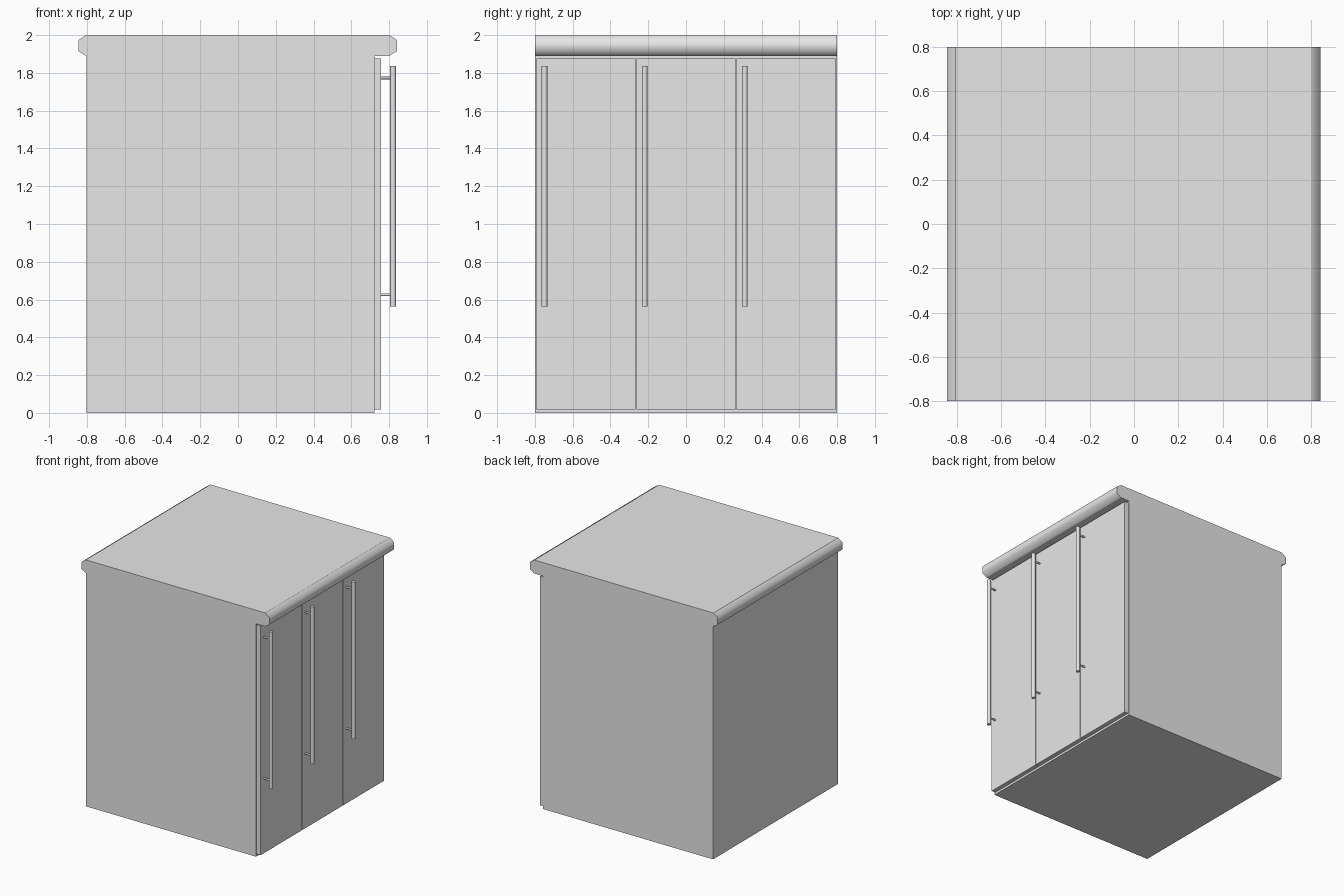
import bpy, bmesh, math
from mathutils import Matrix, Vector

cube = bpy.data.objects.get("Cube")
if cube:
    bpy.data.objects.remove(cube, do_unlink=True)

grey = bpy.data.materials.new("plain grey")
grey.use_nodes = True
grey.diffuse_color = (0.8, 0.8, 0.8, 1)
grey.node_tree.nodes["Principled BSDF"].inputs["Base Color"].default_value = (0.8, 0.8, 0.8, 1)


def finish(name, bm, smooth=None):
    bmesh.ops.recalc_face_normals(bm, faces=bm.faces)
    mesh = bpy.data.meshes.new(name)
    bm.to_mesh(mesh)
    bm.free()
    mesh.materials.append(grey)
    obj = bpy.data.objects.new(name, mesh)
    bpy.context.collection.objects.link(obj)
    if smooth:
        bpy.ops.object.select_all(action='DESELECT')
        obj.select_set(True)
        bpy.context.view_layer.objects.active = obj
        bpy.ops.object.shade_smooth_by_angle(angle=math.radians(smooth))
    return obj


def box(name, lo, hi):
    lo, hi = Vector(lo), Vector(hi)
    bm = bmesh.new()
    bmesh.ops.create_cube(bm, size=1, matrix=Matrix.Translation((lo + hi) / 2)
                          @ Matrix.Diagonal((*(hi - lo), 1)))
    return finish(name, bm)


def rod(name, start, end, radius, sides):
    start, end = Vector(start), Vector(end)
    axis = end - start
    turn = axis.to_track_quat('Z', 'Y').to_matrix().to_4x4()
    bm = bmesh.new()
    bmesh.ops.create_cone(bm, cap_ends=True, segments=sides, radius1=radius, radius2=radius,
                          depth=axis.length, matrix=Matrix.Translation((start + end) / 2) @ turn)
    return finish(name, bm, 50)


# Cabinet body
box("cabinet_body", (-0.803, -0.8, 0), (0.722, 0.8, 1.89))

# Worktop with chamfered, softly shaded long edges
profile = [(-0.803, 1.89), (0.802, 1.89), (0.842, 1.915), (0.842, 1.973), (0.802, 2.0),
           (-0.807, 2.0), (-0.845, 1.973), (-0.845, 1.915)]
bm = bmesh.new()
face = bm.faces.new([bm.verts.new((x, -0.8, z)) for x, z in profile])
side = bmesh.ops.extrude_face_region(bm, geom=[face])
bmesh.ops.translate(bm, vec=(0, 1.6, 0),
                    verts=[v for v in side["geom"] if isinstance(v, bmesh.types.BMVert)])
worktop = finish("worktop", bm, 62)
# Keep the top and underside crisp
for edge in worktop.data.edges:
    a, b = (worktop.data.vertices[i].co for i in edge.vertices)
    if abs(a.z - b.z) < 1e-4 and (a.z > 1.99 or a.z < 1.9):
        edge.use_edge_sharp = True

# Three doors, each with a bar handle on two posts
for i, label in enumerate(("right", "middle", "left")):
    y = (i - 1) * 0.53
    box(label + "_door", (0.722, y - 0.262, 0.018), (0.757, y + 0.262, 1.876))
    hy = y - 0.219
    rod(label + "_handle_bar", (0.821, hy, 0.562), (0.821, hy, 1.837), 0.015, 16)
    for spot, z in (("lower", 0.626), ("upper", 1.773)):
        rod(f"{label}_handle_{spot}_post", (0.75, hy, z), (0.821, hy, z), 0.007, 12)
